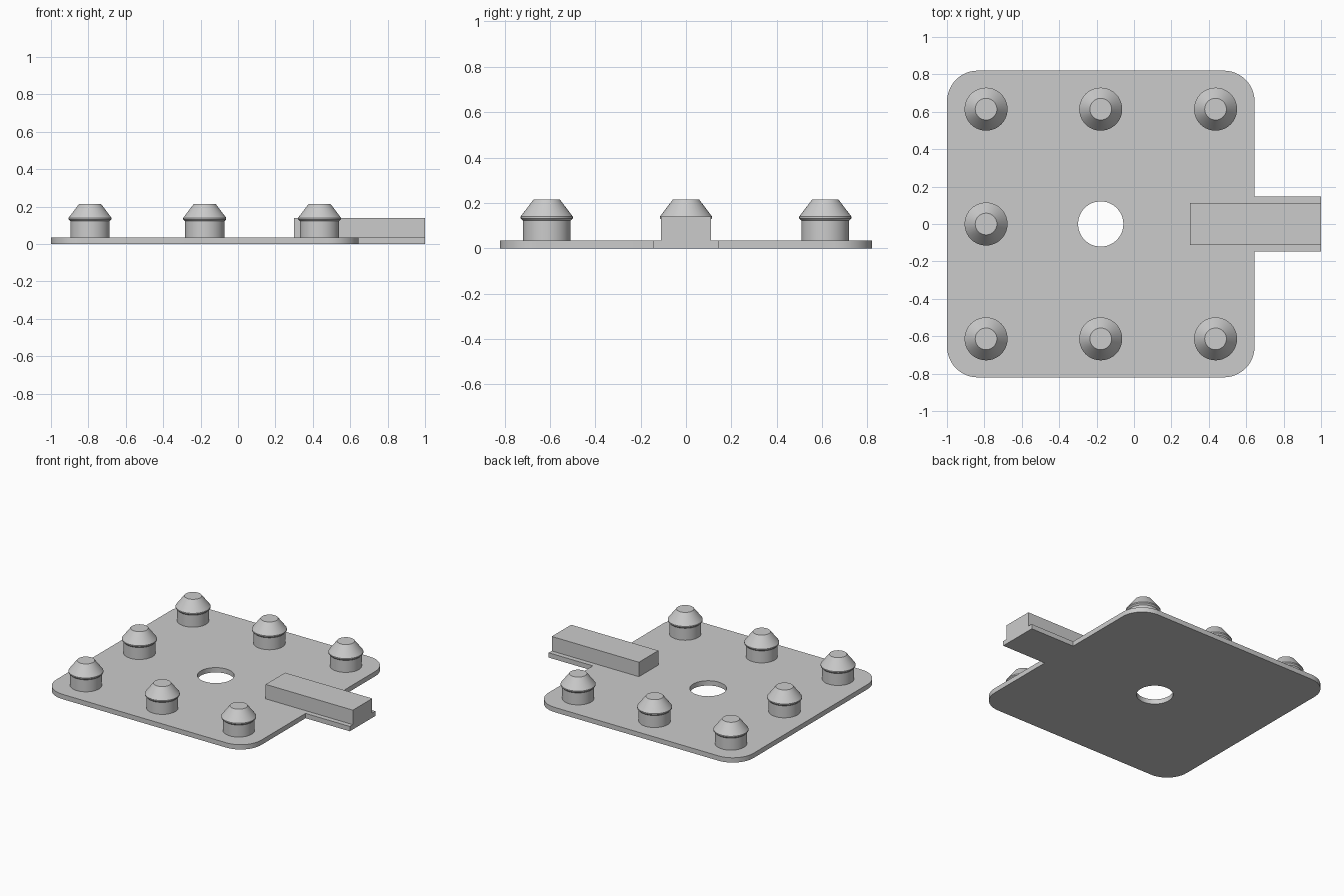
import bpy, bmesh
from math import cos, sin, pi, radians

cube = bpy.data.objects.get("Cube")
if cube:
    bpy.data.objects.remove(cube, do_unlink=True)

grey = bpy.data.materials.new("light grey")
grey.use_nodes = True
colour = (0.6, 0.6, 0.6, 1)
grey.diffuse_color = colour
grey.node_tree.nodes["Principled BSDF"].inputs["Base Color"].default_value = colour

THICK = 0.035      # plate thickness
BAR_TOP = 0.14


def finish(name, bm, location=(0, 0, 0), smooth=True):
    bmesh.ops.recalc_face_normals(bm, faces=bm.faces)
    mesh = bpy.data.meshes.new(name)
    bm.to_mesh(mesh)
    bm.free()
    mesh.materials.append(grey)
    obj = bpy.data.objects.new(name, mesh)
    obj.location = location
    bpy.context.collection.objects.link(obj)
    if smooth:
        bpy.ops.object.select_all(action='DESELECT')
        obj.select_set(True)
        bpy.context.view_layer.objects.active = obj
        bpy.ops.object.shade_smooth_by_angle(angle=radians(25))
    return obj


def arc(cx, cy, r, start, end, steps):
    angles = [start + (end - start) * i / steps for i in range(steps + 1)]
    return [(cx + r * cos(a), cy + r * sin(a)) for a in angles]


def add_loop(bm, points):
    verts = [bm.verts.new((x, y, 0)) for x, y in points]
    return [bm.edges.new((v, verts[i - 1])) for i, v in enumerate(verts)]


# Rounded base plate with its tab and round hole
left, right, half, r = -1.0, 0.645, 0.82, 0.165
tab_end, tab_half = 1.0, 0.146
upper = [(tab_end, tab_half), (right, tab_half)]
upper += arc(right - r, half - r, r, 0, pi / 2, 12)
upper += arc(left + r, half - r, r, pi / 2, pi, 12)
outline = upper + [(x, -y) for x, y in reversed(upper)]
hole = arc(-0.178, 0, 0.121, 0, 2 * pi, 48)[:-1]

bm = bmesh.new()
edges = add_loop(bm, outline) + add_loop(bm, hole)
bmesh.ops.triangle_fill(bm, edges=edges, use_beauty=True)
top = bmesh.ops.extrude_face_region(bm, geom=bm.faces[:])["geom"]
bmesh.ops.translate(bm, vec=(0, 0, THICK),
                    verts=[g for g in top if isinstance(g, bmesh.types.BMVert)])
finish("base_plate", bm)

# Rectangular bar lying along the tab
bm = bmesh.new()
bmesh.ops.create_cube(bm, size=1)
bmesh.ops.scale(bm, vec=(0.7, 0.222, BAR_TOP - THICK), verts=bm.verts)
finish("tab_bar", bm, (0.65, 0, (BAR_TOP + THICK) / 2), smooth=False)

# Snap pegs: straight stem, flared lip and blunt cone
PROFILE = [(0.105, THICK), (0.105, 0.122), (0.115, 0.132),
           (0.115, 0.14), (0.058, 0.215)]


def peg(name, x, y, sides=40):
    bm = bmesh.new()
    rings = [[bm.verts.new((px, py, z))
              for px, py in arc(0, 0, rad, 0, 2 * pi, sides)[:-1]]
             for rad, z in PROFILE]
    for low, high in zip(rings, rings[1:]):
        for i in range(sides):
            bm.faces.new((low[i - 1], low[i], high[i], high[i - 1]))
    bm.faces.new(rings[0])
    bm.faces.new(rings[-1])
    finish(name, bm, (x, y, 0))


for column, x in (("right", -0.791), ("middle", -0.178), ("left", 0.436)):
    for row, y in (("front", -0.614), ("centre", 0), ("back", 0.614)):
        if row != "centre" or column == "right":
            peg(f"peg_{row}_{column}", x, y)
